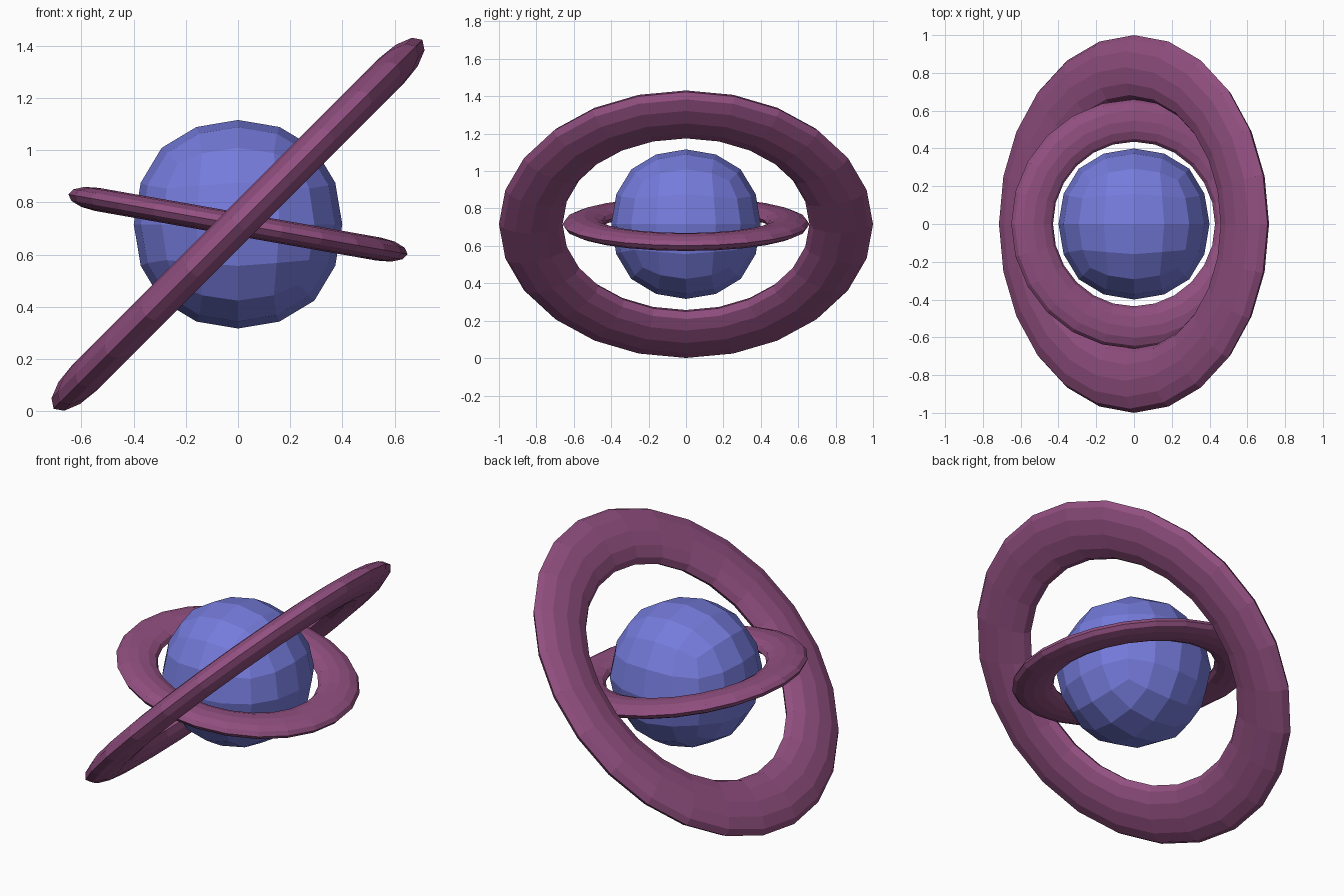
import bpy
from math import radians

# Remove the default cube
cube = bpy.data.objects.get("Cube")
if cube:
    bpy.data.objects.remove(cube, do_unlink=True)

CENTER = (0, 0, 0.716)


def make_material(name, color):
    mat = bpy.data.materials.new(name)
    mat.use_nodes = True
    mat.diffuse_color = color
    mat.node_tree.nodes["Principled BSDF"].inputs["Base Color"].default_value = color
    return mat


blue = make_material("planet blue", (0.18, 0.20, 0.72, 1))
plum = make_material("ring plum", (0.29, 0.08, 0.22, 1))


def add_ring(name, scale, tilt):
    """Flattened torus tilted about the front-back axis."""
    bpy.ops.mesh.primitive_torus_add(
        major_segments=24, minor_segments=12,
        major_radius=0.83, minor_radius=0.17,
        location=CENTER, rotation=(0, radians(tilt), 0))
    ring = bpy.context.object
    ring.name = name
    ring.scale = (scale, scale, scale * 0.4)
    ring.data.materials.append(plum)
    bpy.ops.object.shade_flat()


# Planet: a cube rounded into a faceted ball
bpy.ops.mesh.primitive_cube_add(size=0.91, location=CENTER)
planet = bpy.context.object
planet.name = "planet"
planet.data.materials.append(blue)
rounding = planet.modifiers.new("rounding", 'SUBSURF')
rounding.levels = rounding.render_levels = 2
rounding.use_limit_surface = False
bpy.ops.object.shade_flat()

# Rings
add_ring("outer_ring", 1.0, -45)
add_ring("inner_ring", 0.66, 10)
